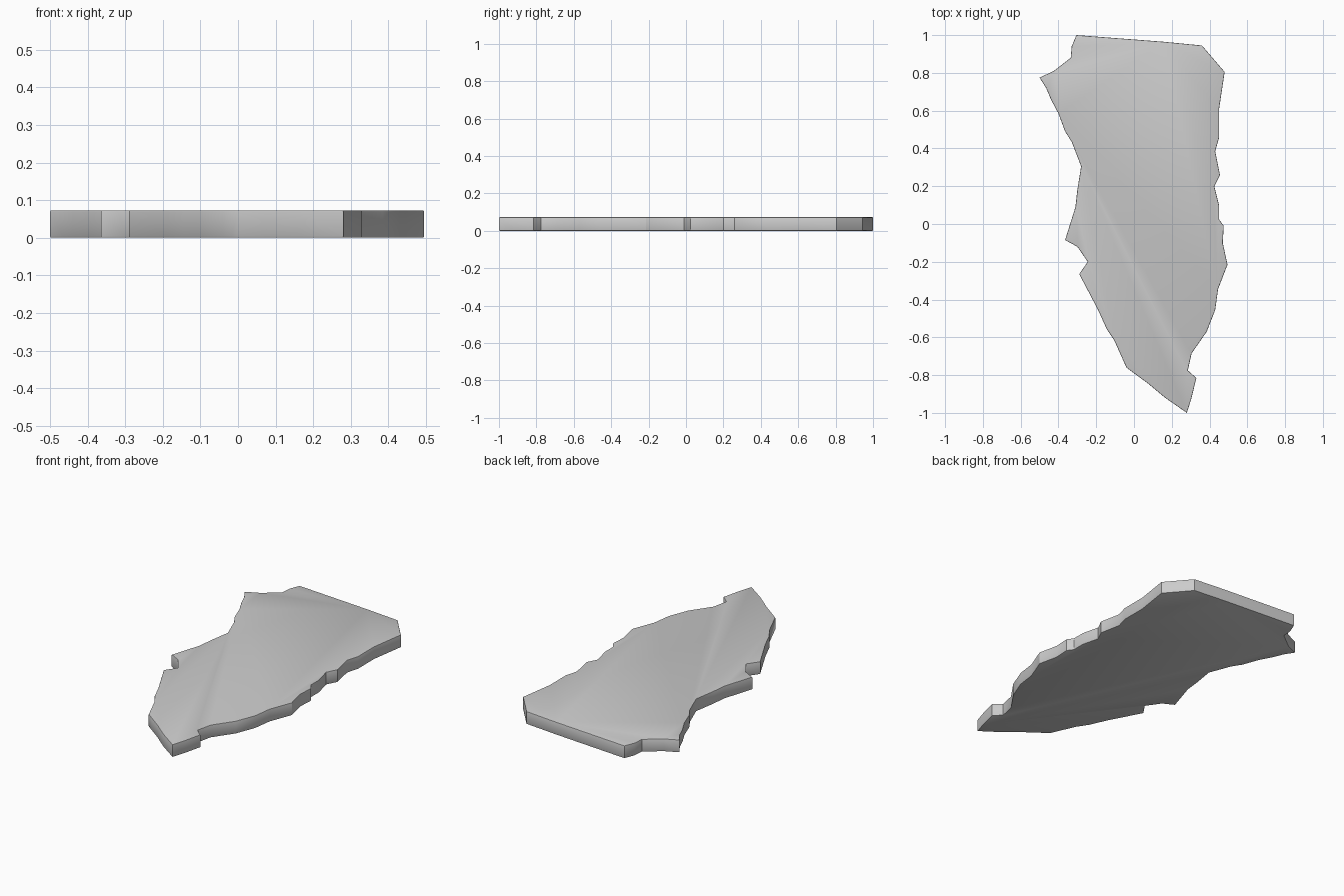
import bpy, bmesh, math

if "Cube" in bpy.data.objects:
    bpy.data.objects.remove(bpy.data.objects["Cube"])

THICKNESS = 0.073

# Outline seen from above, clockwise from the top left corner
OUTLINE = [
    (-0.305, 1.0), (0.155, 0.965), (0.36, 0.945), (0.48, 0.805), (0.45, 0.605),
    (0.45, 0.455), (0.43, 0.385), (0.455, 0.26), (0.425, 0.2), (0.45, 0.1),
    (0.45, 0.025), (0.475, -0.01), (0.47, -0.1), (0.495, -0.215), (0.445, -0.345),
    (0.43, -0.455), (0.385, -0.57), (0.305, -0.685), (0.285, -0.775), (0.33, -0.815),
    (0.305, -0.92), (0.28, -1.0), (0.165, -0.92), (0.075, -0.845), (0.0, -0.79),
    (-0.04, -0.76), (-0.105, -0.615), (-0.145, -0.555), (-0.19, -0.455), (-0.29, -0.265),
    (-0.245, -0.2), (-0.3, -0.12), (-0.365, -0.085), (-0.31, 0.09), (-0.3, 0.18),
    (-0.28, 0.305), (-0.33, 0.435), (-0.365, 0.49), (-0.4, 0.585), (-0.44, 0.66),
    (-0.465, 0.72), (-0.5, 0.775), (-0.425, 0.81), (-0.335, 0.88), (-0.33, 0.94),
]

# Slab: outline extruded upward
bm = bmesh.new()
base = bm.faces.new([bm.verts.new((x, y, 0)) for x, y in OUTLINE])
top = bmesh.ops.extrude_face_region(bm, geom=[base], use_keep_orig=True)
bmesh.ops.translate(bm, vec=(0, 0, THICKNESS),
                    verts=[g for g in top["geom"] if isinstance(g, bmesh.types.BMVert)])
bmesh.ops.recalc_face_normals(bm, faces=bm.faces)

# Softened top and bottom rims
rims = [e for e in bm.edges if abs(e.verts[0].co.z - e.verts[1].co.z) < 1e-5]
bmesh.ops.bevel(bm, geom=rims, offset=0.004, segments=2, profile=0.5, affect='EDGES')

mesh = bpy.data.meshes.new("stone_slab")
bm.to_mesh(mesh)
bm.free()
slab = bpy.data.objects.new("stone_slab", mesh)
bpy.context.collection.objects.link(slab)

# Single grey stone colour
stone = bpy.data.materials.new("stone grey")
stone.diffuse_color = (0.6, 0.6, 0.6, 1)
stone.use_nodes = True
stone.node_tree.nodes["Principled BSDF"].inputs["Base Color"].default_value = stone.diffuse_color
mesh.materials.append(stone)

bpy.context.view_layer.objects.active = slab
slab.select_set(True)
bpy.ops.object.shade_smooth_by_angle(angle=math.radians(30))
